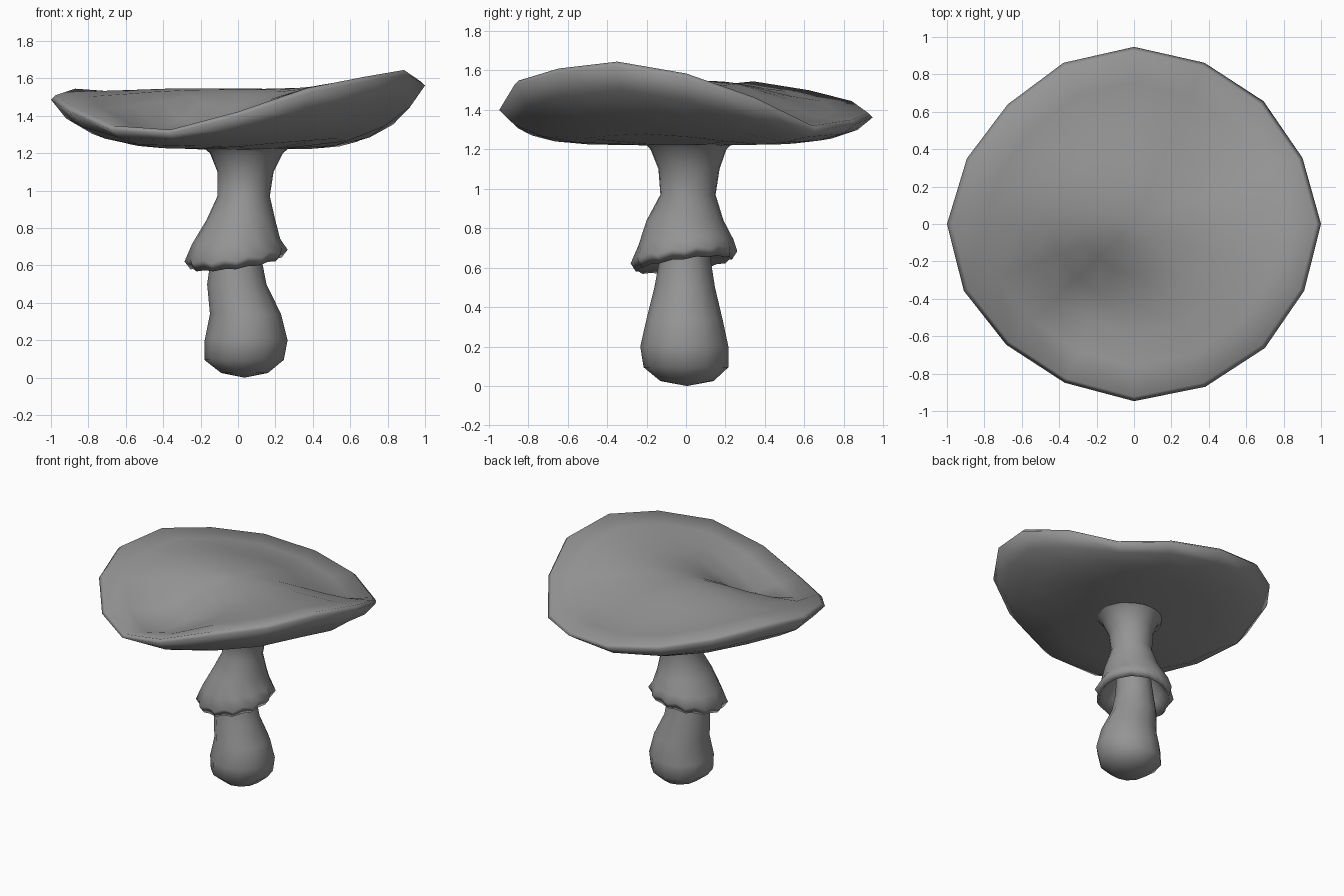
import bpy, bmesh, math

cube = bpy.data.objects.get("Cube")
if cube:
    bpy.data.objects.remove(cube, do_unlink=True)

grey = bpy.data.materials.new("plain_grey")
grey.use_nodes = True
colour = (0.3, 0.3, 0.3, 1)
grey.diffuse_color = colour
grey.node_tree.nodes["Principled BSDF"].inputs["Base Color"].default_value = colour


def loft(name, rings, cap_start):
    """Skin a stack of rings into one smooth object, closing the first ring to a raised or sunk tip."""
    bm = bmesh.new()
    loops = [[bm.verts.new(p) for p in ring] for ring in rings]
    n = len(loops[0])
    for a, b in zip(loops, loops[1:]):
        for i in range(n):
            j = (i + 1) % n
            bm.faces.new((a[i], a[j], b[j], b[i]))
    if cap_start:
        first = loops[0]
        tip = bm.verts.new([sum(v.co[k] for v in first) / n for k in range(3)])
        tip.co.z += cap_start
        for i in range(n):
            bm.faces.new((first[(i + 1) % n], first[i], tip))
    bmesh.ops.recalc_face_normals(bm, faces=bm.faces)
    mesh = bpy.data.meshes.new(name)
    bm.to_mesh(mesh)
    bm.free()
    mesh.materials.append(grey)
    for f in mesh.polygons:
        f.use_smooth = True
    obj = bpy.data.objects.new(name, mesh)
    bpy.context.collection.objects.link(obj)


def ellipse(z, x0, x1, y0, y1, n):
    """Ring given by its extents along x and y."""
    cx, cy, rx, ry = (x0 + x1) / 2, (y0 + y1) / 2, (x1 - x0) / 2, (y1 - y0) / 2
    return [(cx + rx * math.cos(math.tau * i / n), cy + ry * math.sin(math.tau * i / n), z)
            for i in range(n)]


# Cap: wavy rim heights and slightly uneven radii, counter-clockwise from +x
rim = [1.57, 1.45, 1.305, 1.335, 1.37, 1.43, 1.485, 1.53,
       1.495, 1.435, 1.34, 1.32, 1.41, 1.535, 1.595, 1.63]
reach = [1, 0.975, 0.98, 0.985, 1, 0.985, 0.955, 0.967,
         1, 0.985, 0.965, 0.97, 1, 0.995, 0.99, 0.985]


def cap_ring(r, base, pull):
    """Ring whose height moves from base towards the wavy rim; pull(height) says how far."""
    ring = []
    for i, (h, k) in enumerate(zip(rim, reach)):
        a = math.tau * i / len(rim)
        ring.append((r * k * math.cos(a), 0.947 * r * k * math.sin(a),
                     base + (h - base) * pull(h)))
    return ring


def upper(r, pull, lift=0.0):
    """Top side: high rims curl up late, and a hollow sinks in near the front right."""
    ring = cap_ring(r, 1.55, lambda h: pull ** (1.8 + 10 * max(0, h - 1.45)))
    return [(x, y, z + lift - 0.14 * math.exp(-(x + 0.15) ** 2 / 0.12 - (y + 0.42) ** 2 / 0.07))
            for x, y, z in ring]


def lower(r, pull, grow):
    """Underside: follows the rim more closely where the rim is high."""
    return cap_ring(r, 1.22, lambda h: pull + grow * (h - 1.32))


loft("cap", [
    upper(0.12, 0.06), upper(0.28, 0.28), upper(0.45, 0.58), upper(0.62, 0.8),
    upper(0.8, 0.93), upper(0.975, 1, 0.015), upper(1.0, 1, -0.008),
    lower(0.92, 0.5, 0.6), lower(0.78, 0.2, 0.6), lower(0.58, 0.05, 0.3), lower(0.2, 0, 0)],
    0.005)

# Stem: bulbous foot narrowing up into the skirt
loft("stem", [ellipse(*s, 12) for s in (
    (0.025, -0.09, 0.16, -0.13, 0.14),
    (0.095, -0.18, 0.245, -0.215, 0.215),
    (0.2, -0.178, 0.265, -0.232, 0.215),
    (0.34, -0.15, 0.23, -0.2, 0.185),
    (0.5, -0.165, 0.152, -0.16, 0.147),
    (0.64, -0.145, 0.125, -0.135, 0.125),
    (0.82, -0.11, 0.12, -0.12, 0.12))], -0.025)

# Skirt: flared neck below the cap, ending in a tilted scalloped hem
points = 24


def hem(ring, wave, droop):
    """Push alternate points outwards and tilt the ring down to the front right."""
    out = []
    for i, (x, y, z) in enumerate(ring):
        crest = 1 if i % 2 == 0 else -1
        k = 1 + wave * crest
        out.append((x * k, y * k, z + droop * (x + y) - 0.25 * wave * crest))
    return out


neck = [ellipse(*s, points) for s in (
    (1.225, -0.18, 0.27, -0.205, 0.23),
    (1.2, -0.15, 0.24, -0.18, 0.205),
    (1.1, -0.11, 0.19, -0.14, 0.17),
    (0.97, -0.11, 0.17, -0.13, 0.15),
    (0.84, -0.17, 0.2, -0.2, 0.19))]
loft("skirt", neck + [
    hem(ellipse(0.735, -0.24, 0.22, -0.235, 0.235, points), 0.025, 0.06),
    hem(ellipse(0.665, -0.275, 0.255, -0.27, 0.25, points), 0.04, 0.12),
    hem(ellipse(0.617, -0.25, 0.23, -0.25, 0.23, points), 0.015, 0.13),
    hem(ellipse(0.69, -0.2, 0.19, -0.2, 0.19, points), 0.015, 0.06),
    ellipse(0.8, -0.12, 0.13, -0.13, 0.13, points)], 0)
